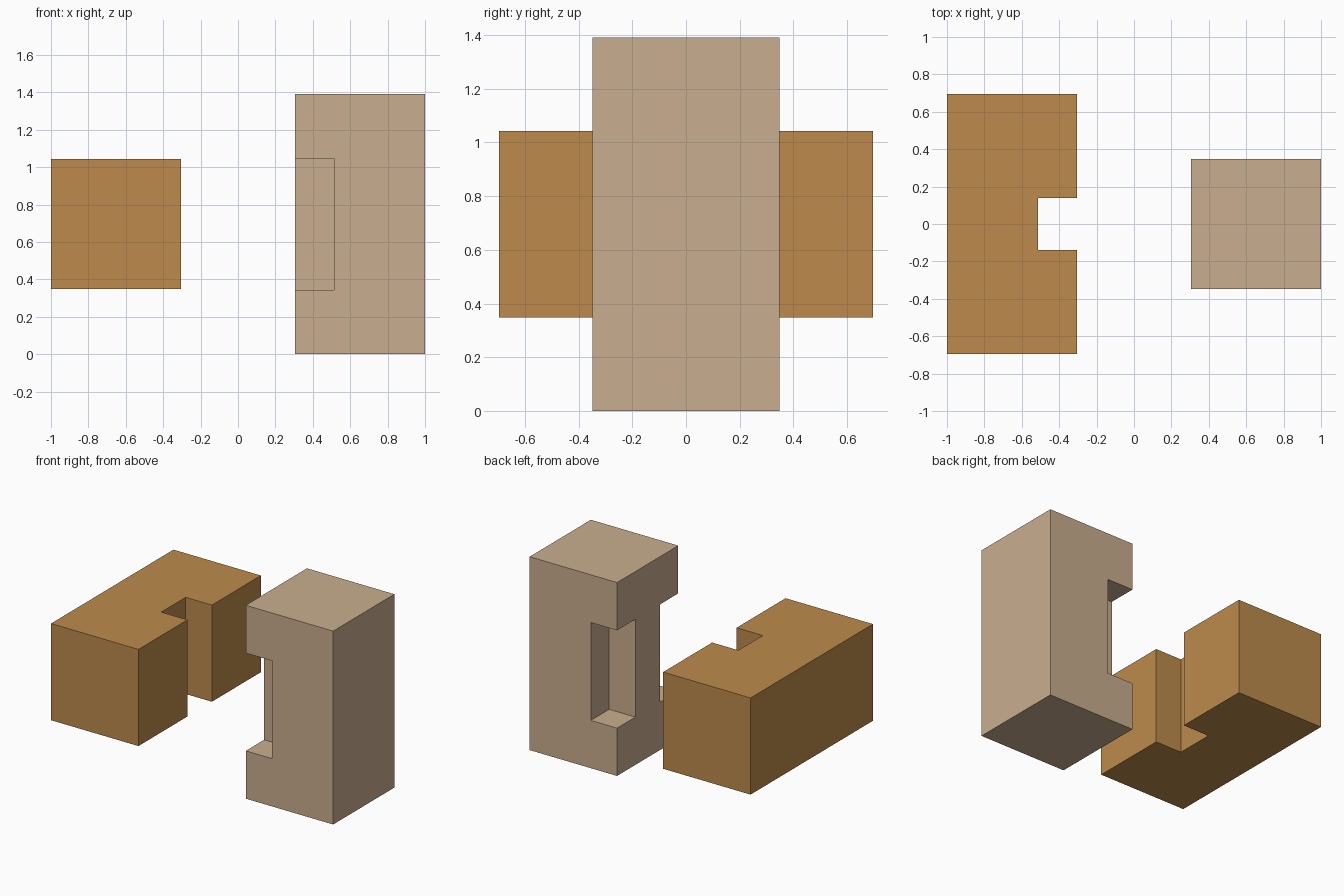
import bpy

default = bpy.data.objects.get("Cube")
if default:
    bpy.data.objects.remove(default, do_unlink=True)

SIDE = 0.695          # width of each square timber
HALF = SIDE / 2
LONG = SIDE * 2       # length of each timber
DEPTH = SIDE * 0.3    # how far the joint is cut into each face
WEB = SIDE * 0.2      # half thickness of the tenon web
CENTRE = 1 - HALF     # distance of each timber axis from the middle
INNER = 1 - SIDE      # joint face of each timber
GAP = 0.004           # clearance of the post notches


def material(name, colour):
    mat = bpy.data.materials.new(name)
    mat.use_nodes = True
    mat.diffuse_color = (*colour, 1)
    mat.node_tree.nodes["Principled BSDF"].inputs["Base Color"].default_value = (*colour, 1)
    return mat


def block(name, low, high, mat=None):
    """Box between two opposite corners."""
    centre = [(a + b) / 2 for a, b in zip(low, high)]
    bpy.ops.mesh.primitive_cube_add(size=1, location=centre)
    obj = bpy.context.object
    obj.name = name
    obj.scale = [b - a for a, b in zip(low, high)]
    bpy.ops.object.transform_apply(location=False, rotation=False, scale=True)
    if mat:
        obj.data.materials.append(mat)
    return obj


def cut(obj, low, high):
    """Saw a box-shaped notch out of a timber."""
    cutter = block("notch_cutter", low, high)
    cutter.hide_render = True
    mod = obj.modifiers.new("notch", "BOOLEAN")
    mod.operation = "DIFFERENCE"
    mod.solver = "EXACT"
    mod.object = cutter
    bpy.context.view_layer.objects.active = obj
    bpy.ops.object.modifier_apply(modifier=mod.name)
    bpy.data.objects.remove(cutter, do_unlink=True)


orange_wood = material("orange wood", (0.509, 0.258, 0.072))
pale_wood = material("pale wood", (0.584, 0.423, 0.275))

# Horizontal beam with a slot through its inner face
beam = block("horizontal_beam", (-1, -SIDE, HALF), (-INNER, SIDE, HALF + SIDE), orange_wood)
cut(beam, (-INNER - DEPTH, -WEB, 0), (0, WEB, LONG))

# Upright post, notched front and back so that a thin web remains
post = block("upright_post", (INNER, -HALF, 0), (1, HALF, LONG), pale_wood)
for side in (-1, 1):
    near, far = sorted((side * WEB, side))
    cut(post, (0, near, HALF - GAP), (INNER + DEPTH, far, HALF + SIDE + GAP))
